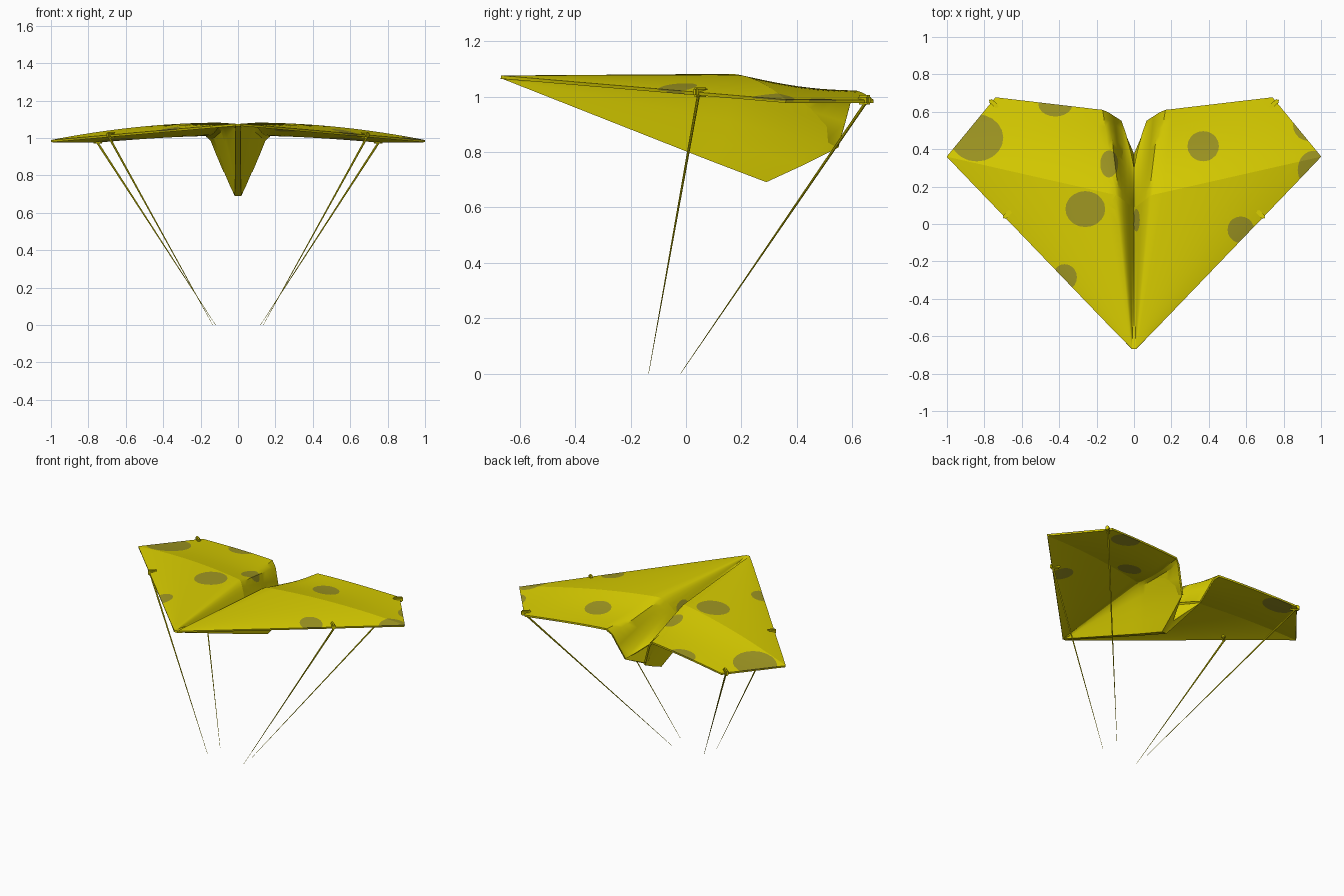
import bpy, bmesh, math
from mathutils import Vector

if "Cube" in bpy.data.objects:
    bpy.data.objects.remove(bpy.data.objects["Cube"])


def material(name, rgb):
    m = bpy.data.materials.new(name)
    m.diffuse_color = (*rgb, 1)
    m.use_nodes = True
    m.node_tree.nodes["Principled BSDF"].inputs["Base Color"].default_value = m.diffuse_color
    return m


YELLOW = material("yellow", (0.70, 0.62, 0.0))
OLIVE = material("olive spots", (0.35, 0.31, 0.016))


def finish(name, bm, mats, angle=30, thickness=0, offset=0):
    me = bpy.data.meshes.new(name)
    bm.to_mesh(me)
    bm.free()
    for m in mats:
        me.materials.append(m)
    ob = bpy.data.objects.new(name, me)
    bpy.context.collection.objects.link(ob)
    bpy.ops.object.select_all(action='DESELECT')
    bpy.context.view_layer.objects.active = ob
    ob.select_set(True)
    if thickness:
        mod = ob.modifiers.new("thickness", 'SOLIDIFY')
        mod.thickness, mod.offset = thickness, offset
        bpy.ops.object.modifier_apply(modifier=mod.name)
    bpy.ops.object.shade_smooth_by_angle(angle=math.radians(angle))
    return ob


# Half sections from the centre outward, along the cross fold and the rear edge
trough_fold = [(0, .08, .94), (.015, .09, .967), (.034, .105, 1.003), (.05, .118, 1.03),
               (.066, .13, 1.052), (.083, .145, 1.068), (.10, .155, 1.076)]
trough_rear = [(0, .30, .88), (.02, .385, .86), (.046, .48, .837), (.072, .55, .82),
               (.11, .575, .91), (.14, .595, .985), (.17, .61, 1.016)]
keel_fold = [(0, .08, .775), (.015, .08, .775), (.03, .10, .85), (.045, .115, .925),
             (.062, .13, 1.0), (.08, .145, 1.05), (.10, .155, 1.07)]
keel_rear = [(0, .29, .695), (.018, .29, .695), (.046, .42, .755), (.074, .55, .82),
             (.112, .575, .91), (.142, .595, .985), (.172, .61, 1.012)]
INNER, WING, ROWS = len(trough_fold), 16, 10
for i in range(1, WING + 1):
    t = i / WING
    trough_fold.append((.10 + .90 * t, .155 + .205 * t, 1.076 - .093 * t ** 1.9))
    trough_rear.append((.17 + .57 * t, .61 + .067 * t, 1.016 - .034 * t ** 1.5))


def build_sheet(fold, rear):
    """Row 0 is the nose, ROWS the cross fold, 2*ROWS the rear edge."""
    def point(col, row):
        f, r = Vector(fold[abs(col)]), Vector(rear[abs(col)])
        if row <= ROWS:
            p = Vector((min(f.x, .012), -.668, 1.07)).lerp(f, row / ROWS)
        else:
            v = row / ROWS - 1
            p = f.lerp(r, v)
            if abs(col) >= INNER - 1:
                p.z -= .015 * math.sin(math.pi * v) * (1 - (abs(col) - INNER + 1) / WING)
        if col < 0:
            p.x = -p.x
        return p

    bm = bmesh.new()
    n = len(fold) - 1
    grid = {(c, r): bm.verts.new(point(c, r))
            for c in range(-n, n + 1) for r in range(2 * ROWS + 1)}
    for c in range(-n, n):
        for r in range(2 * ROWS):
            bm.faces.new([grid[c, r], grid[c + 1, r], grid[c + 1, r + 1], grid[c, r + 1]])
        # keep the cross fold crisp
        bm.edges.get((grid[c, ROWS], grid[c + 1, ROWS])).smooth = False
    bmesh.ops.remove_doubles(bm, verts=bm.verts, dist=1e-5)
    return bm


def cut_spots(bm, spots, sides=20):
    """Cut polygon spots (x, y, radius x, radius y) into the sheet."""
    for sx, sy, rx, ry in spots:
        planes = []
        for k in range(sides):
            a = 2 * math.pi * (k + .5) / sides
            n = Vector((math.cos(a) / rx, math.sin(a) / ry, 0)).normalized()
            planes.append((Vector((sx + rx * math.cos(a), sy + ry * math.sin(a), 0)), n))
        for co, no in planes:
            near = []
            for f in bm.faces:
                xs = [v.co.x for v in f.verts]
                ys = [v.co.y for v in f.verts]
                if (min(xs) < sx + rx and max(xs) > sx - rx
                        and min(ys) < sy + ry and max(ys) > sy - ry):
                    near.append(f)
            geom = (near + list({e for f in near for e in f.edges})
                    + list({v for f in near for v in f.verts}))
            bmesh.ops.bisect_plane(bm, geom=geom, dist=1e-5, plane_co=co, plane_no=no)
        for f in bm.faces:
            c = f.calc_center_median()
            if all((c - co).dot(no) < 0 for co, no in planes):
                f.material_index = 1


# Upper and lower skins of the wings carry different spots
TOP_SPOTS = [(-.84, .46, .14, .125), (-.42, .64, .09, .065), (-.26, .08, .105, .095),
             (-.37, -.285, .065, .07), (-.135, .32, .045, .072), (.37, .415, .083, .08),
             (.57, -.03, .07, .07), (.96, .29, .085, .10), (.93, .53, .08, .085),
             (.018, .02, .018, .06)]
UNDER_SPOTS = [(.58, .61, .095, .08), (.58, .0, .07, .07), (.27, .28, .075, .07),
               (-.65, .60, .10, .08)]
for name, spots, offset in (("wing_upper_skin", TOP_SPOTS, 1), ("wing_lower_skin", UNDER_SPOTS, -1)):
    bm = build_sheet(trough_fold, trough_rear)
    cut_spots(bm, spots)
    finish(name, bm, [YELLOW, OLIVE], 35, .006, offset)

# Keel: outer walls hanging below the trough
bm = build_sheet(keel_fold, keel_rear)
bmesh.ops.reverse_faces(bm, faces=bm.faces)
for e in bm.edges:
    e.smooth = True
keel = finish("keel_walls", bm, [YELLOW], 30)
keel.location.z = -.004

# Keel tail: steep lip from the trough end down to the keel's rear edge
bm = bmesh.new()
for s in (1, -1):
    corner, top, low, base = [bm.verts.new(p) for p in (
        (s * .074, .55, .816), (0, .30, .877), (0, .375, .738), (0, .29, .691))]
    side = bm.verts.new((s * .018, .29, .691))
    for f in ([corner, top, low], [corner, low, base, side]):
        bm.faces.new(f if s > 0 else f[::-1])
bmesh.ops.remove_doubles(bm, verts=bm.verts, dist=1e-5)
finish("keel_tail", bm, [YELLOW])


# Clips on the wing edge, and tapering cords running down from them
def clip(name, at, angle):
    bm = bmesh.new()
    bmesh.ops.create_cube(bm, size=1)
    bmesh.ops.scale(bm, vec=(.06, .022, .034), verts=bm.verts)
    bmesh.ops.bevel(bm, geom=bm.edges[:], offset=.006, segments=2, affect='EDGES')
    ob = finish(name, bm, [YELLOW])
    ob.location = at
    ob.rotation_euler.z = angle


def cord(name, top, foot):
    top, foot = Vector(top), Vector(foot)
    bm = bmesh.new()
    bmesh.ops.create_cone(bm, cap_ends=True, segments=8, radius1=.0008, radius2=.006,
                          depth=(top - foot).length)
    ob = finish(name, bm, [YELLOW])
    ob.location = (top + foot) / 2
    ob.rotation_mode = 'QUATERNION'
    ob.rotation_quaternion = (top - foot).to_track_quat('Z', 'Y')


for side, s in (("right", 1), ("left", -1)):
    clip(f"front_clip_{side}", (s * .677, .052, 1.016), s * math.radians(-45))
    clip(f"rear_clip_{side}", (s * .75, .644, .988), s * math.radians(40))
    cord(f"front_cord_{side}", (s * .69, .045, 1.005), (s * .135, -.135, 0))
    cord(f"rear_cord_{side}", (s * .755, .65, .98), (s * .12, -.02, 0))
